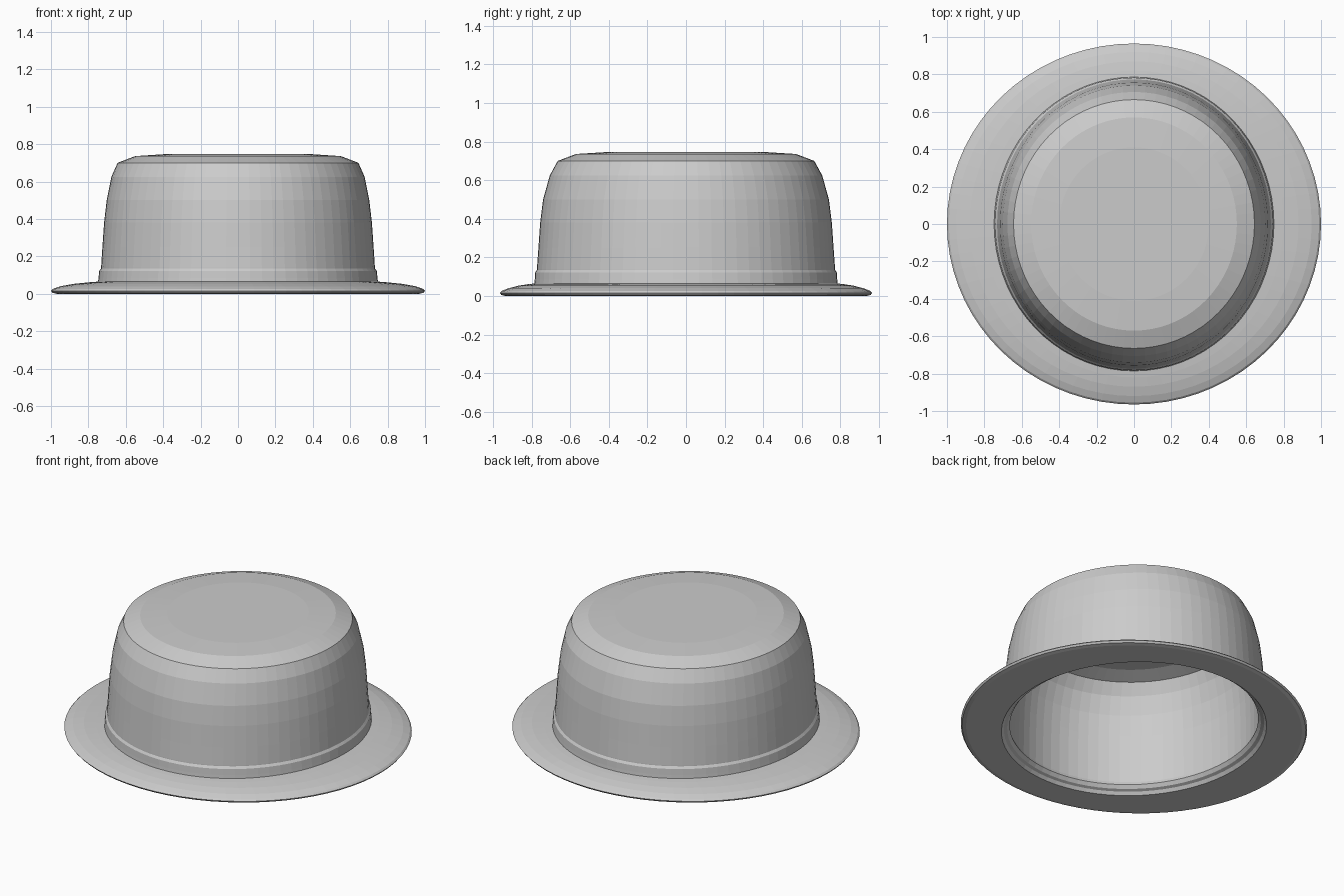
import bpy, bmesh
from math import cos, sin, tau

cube = bpy.data.objects.get("Cube")
if cube:
    bpy.data.objects.remove(cube, do_unlink=True)

SEGMENTS = 72

felt = bpy.data.materials.new("light grey felt")
felt.use_nodes = True
felt.diffuse_color = (0.6, 0.6, 0.6, 1)
felt.node_tree.nodes["Principled BSDF"].inputs["Base Color"].default_value = (0.6, 0.6, 0.6, 1)


def oval_lathe(name, profile):
    """Sweep a closed loop of (x radius, y radius, z) points around an oval; zero radius is a pole."""
    bm = bmesh.new()
    angles = [tau * i / SEGMENTS for i in range(SEGMENTS)]
    rings = []
    for rx, ry, z in profile:
        if rx == 0:
            rings.append([bm.verts.new((0, 0, z))] * SEGMENTS)
        else:
            rings.append([bm.verts.new((rx * cos(a), ry * sin(a), z)) for a in angles])
    for low, high in zip(rings, rings[1:] + rings[:1]):
        for i in range(SEGMENTS):
            j = (i + 1) % SEGMENTS
            corners = list(dict.fromkeys((low[i], low[j], high[j], high[i])))
            # Two neighbouring poles enclose no face
            if len(corners) > 2:
                bm.faces.new(corners)
    bmesh.ops.recalc_face_normals(bm, faces=bm.faces)
    mesh = bpy.data.meshes.new(name)
    bm.to_mesh(mesh)
    bm.free()
    mesh.materials.append(felt)
    bpy.context.collection.objects.link(bpy.data.objects.new(name, mesh))


# Crown: outer wall, bevelled top, then the inner ceiling and inner wall
oval_lathe("crown", [
    (0.735, 0.775, 0.04), (0.732, 0.773, 0.14), (0.725, 0.765, 0.25),
    (0.716, 0.756, 0.38), (0.702, 0.741, 0.50), (0.677, 0.706, 0.625),
    (0.644, 0.665, 0.70), (0.55, 0.57, 0.736), (0.40, 0.41, 0.746), (0, 0, 0.746),
    (0, 0, 0.70), (0.53, 0.55, 0.70), (0.62, 0.64, 0.67),
    (0.652, 0.684, 0.60), (0.677, 0.717, 0.49), (0.69, 0.73, 0.36),
    (0.695, 0.735, 0.22), (0.697, 0.737, 0.05)])

# Band: raised strip around the foot of the crown
oval_lathe("band", [
    (0.75, 0.787, 0.05), (0.746, 0.784, 0.085), (0.742, 0.782, 0.122),
    (0.731, 0.772, 0.137), (0.72, 0.76, 0.10), (0.72, 0.76, 0.05)])

# Brim: flat underside, rolled edge, gently domed top and stepped inner lip
oval_lathe("brim", [
    (0.74, 0.775, 0.0), (0.97, 0.935, 0.0), (0.992, 0.957, 0.005),
    (1.0, 0.965, 0.016), (0.99, 0.955, 0.026), (0.95, 0.92, 0.04),
    (0.88, 0.87, 0.053), (0.80, 0.82, 0.061), (0.735, 0.775, 0.066),
    (0.697, 0.737, 0.066), (0.69, 0.73, 0.045), (0.705, 0.745, 0.025),
    (0.725, 0.762, 0.018)])
